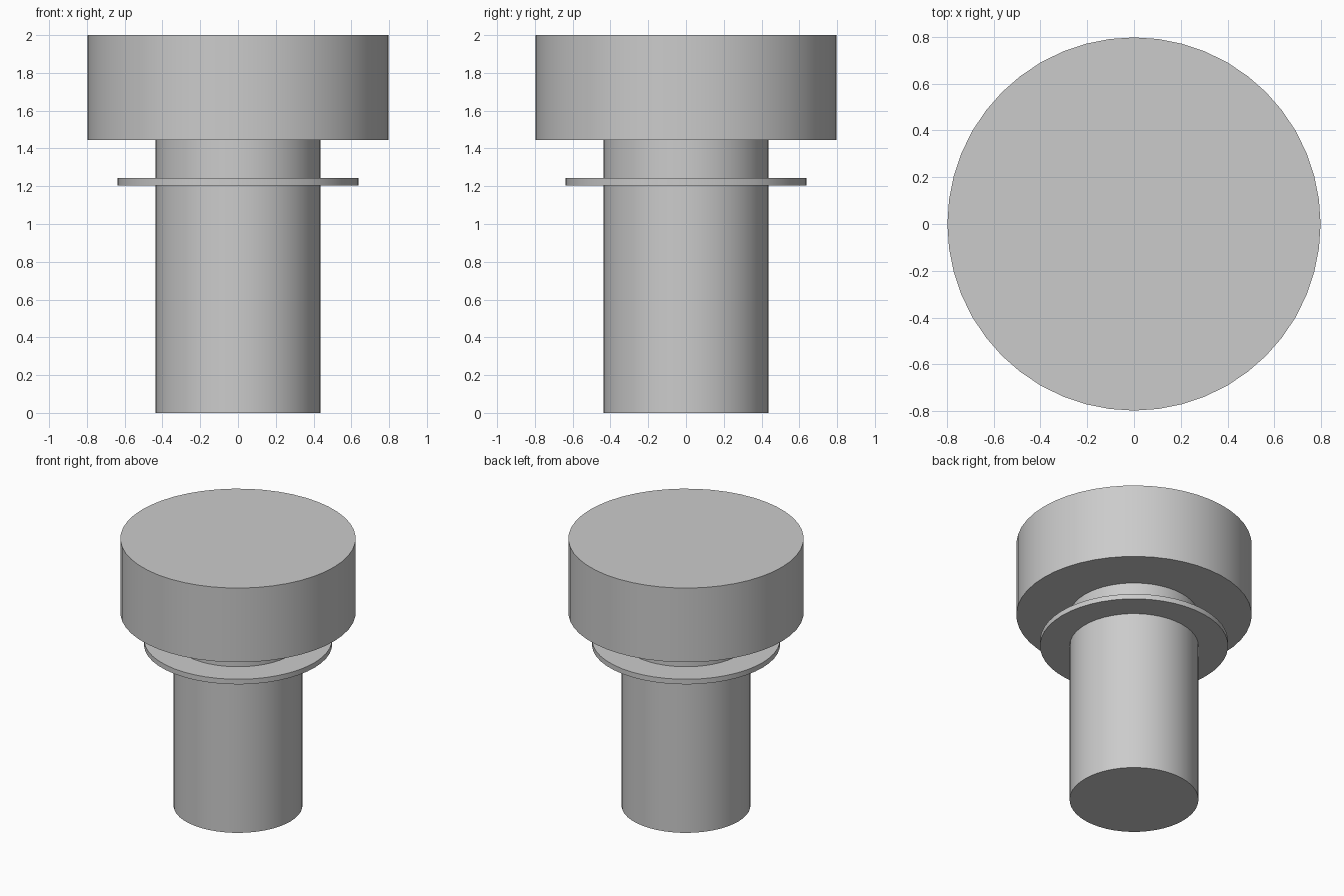
import bpy
import math

cube = bpy.data.objects.get("Cube")
if cube:
    bpy.data.objects.remove(cube, do_unlink=True)

# Plain grey metal
grey = bpy.data.materials.new("plain grey")
grey.use_nodes = True
colour = (0.6, 0.6, 0.6, 1)
grey.diffuse_color = colour
grey.node_tree.nodes["Principled BSDF"].inputs["Base Color"].default_value = colour


def disc(name, radius, bottom, top):
    """Upright closed cylinder between two heights."""
    bpy.ops.mesh.primitive_cylinder_add(
        vertices=48, radius=radius, depth=top - bottom,
        location=(0, 0, (bottom + top) / 2))
    part = bpy.context.object
    part.name = name
    part.data.materials.append(grey)
    bpy.ops.object.shade_smooth_by_angle(angle=math.radians(30))
    return part


# Shaft runs up to the head, with a thin collar around it
disc("shaft", 0.437, 0, 1.445)
disc("collar", 0.638, 1.205, 1.243)
disc("head", 0.798, 1.445, 2)
